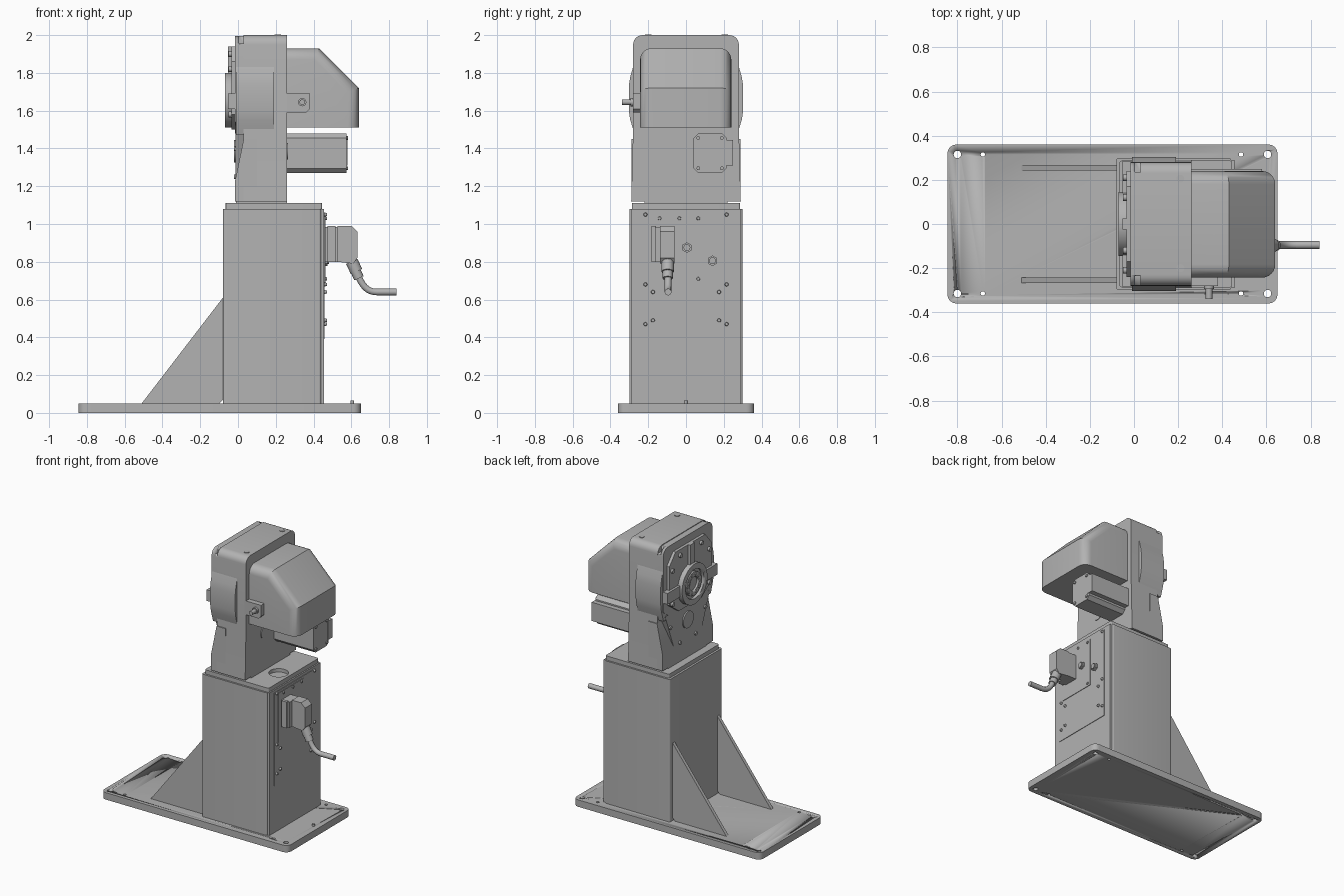
import bpy, bmesh, math
from mathutils import Vector

cube = bpy.data.objects.get("Cube")
if cube:
    bpy.data.objects.remove(cube, do_unlink=True)

grey = bpy.data.materials.new("machine grey")
grey.use_nodes = True
grey.diffuse_color = (0.45, 0.45, 0.45, 1)
grey.node_tree.nodes["Principled BSDF"].inputs["Base Color"].default_value = (0.45, 0.45, 0.45, 1)

AXES = {'x': (1, 0, 0), 'y': (0, 1, 0), 'z': (0, 0, 1), 'cable': (0.42, 0, -0.9)}


def finish(name, bm):
    bmesh.ops.recalc_face_normals(bm, faces=bm.faces)
    mesh = bpy.data.meshes.new(name)
    bm.to_mesh(mesh)
    bm.free()
    mesh.materials.append(grey)
    ob = bpy.data.objects.new(name, mesh)
    bpy.context.collection.objects.link(ob)
    bpy.ops.object.select_all(action='DESELECT')
    ob.select_set(True)
    bpy.context.view_layer.objects.active = ob
    bpy.ops.object.shade_smooth_by_angle(angle=math.radians(35))
    return ob


def prism(name, pts, axis, a, b, radius=0, pick=None):
    """Extrude a 2D profile along an axis; optionally round the edges chosen by pick."""
    place = {'x': lambda p, t: (t, p[0], p[1]),
             'y': lambda p, t: (p[0], t, p[1]),
             'z': lambda p, t: (p[0], p[1], t)}[axis]
    bm = bmesh.new()
    low = [bm.verts.new(place(p, a)) for p in pts]
    high = [bm.verts.new(place(p, b)) for p in pts]
    bm.faces.new(low)
    bm.faces.new(high)
    n = len(pts)
    for i in range(n):
        bm.faces.new((low[i], low[(i + 1) % n], high[(i + 1) % n], high[i]))
    if radius:
        edges = [e for e in bm.edges if pick(*[v.co for v in e.verts])]
        bmesh.ops.bevel(bm, geom=edges, offset=radius, segments=6, profile=0.5, affect='EDGES')
    return finish(name, bm)


def box(name, x, y, z, radius=0, pick=None):
    return prism(name, [(x[0], y[0]), (x[1], y[0]), (x[1], y[1]), (x[0], y[1])], 'z', *z, radius, pick)


def disc(name, centre, radius, depth, direction='x', sides=32, tip=None):
    bm = bmesh.new()
    bmesh.ops.create_cone(bm, cap_ends=True, segments=sides, radius1=radius,
                          radius2=radius if tip is None else tip, depth=depth)
    turn = Vector(AXES[direction]).to_track_quat('Z', 'Y')
    bmesh.ops.rotate(bm, verts=bm.verts, cent=(0, 0, 0), matrix=turn.to_matrix())
    bmesh.ops.translate(bm, verts=bm.verts, vec=centre)
    return finish(name, bm)


def cut(target, cutter):
    mod = target.modifiers.new("cut", 'BOOLEAN')
    mod.operation = 'DIFFERENCE'
    mod.solver = 'EXACT'
    mod.object = cutter
    cutter.hide_render = True
    cutter.hide_set(True)


def mirrored(half):
    return half + [(-y, z) for y, z in reversed(half)]


def vertical(p, q):
    return abs(p.z - q.z) > 0.01 and abs(p.x - q.x) + abs(p.y - q.y) < 0.001


# Floor plate with bolt holes
base = box("base_plate", (-0.845, 0.65), (-0.36, 0.36), (0, 0.05), 0.04, vertical)
for x, r in ((-0.8, 0.017), (0.605, 0.017), (-0.685, 0.01), (0.485, 0.01)):
    for y in (-0.315, 0.315):
        cut(base, disc("base_hole_cutter", (x, y, 0.03), r, 0.2, 'z', 20))
disc("ground_stud", (0.605, 0, 0.055), 0.01, 0.02, 'z', 16)

# Column, lid and gussets
box("column", (-0.08, 0.44), (-0.3, 0.3), (0.05, 1.08), 0.012, vertical)
box("column_back_panel", (0.43, 0.455), (-0.29, 0.29), (0.05, 1.08))
lid = box("column_lid", (-0.065, 0.445), (-0.287, 0.287), (1.07, 1.11), 0.01, vertical)
cut(lid, disc("cable_opening_cutter", (0.36, -0.05, 1.11), 0.065, 0.05, 'z'))
for y in (-0.255, 0.255):
    prism("gusset", [(-0.51, 0.05), (-0.1, 0.05), (-0.08, 0.07), (-0.08, 0.61)], 'y', y - 0.012, y + 0.012)

# Service panel and its screws
box("service_panel", (0.45, 0.459), (-0.24, 0.23), (0.39, 1.06))
box("connector_panel", (0.455, 0.463), (-0.2, 0.09), (0.69, 1.045))
screws = [(-0.14, 1.03), (-0.035, 1.03), (0.065, 1.03), (0.065, 0.71)]
for s in (-1, 1):
    screws += [(s * 0.215, 1.05), (s * 0.215, 0.68), (s * 0.175, 0.64), (s * 0.215, 0.47), (s * 0.175, 0.49)]
for y, z in screws:
    disc("panel_screw", (0.463, y, z), 0.011, 0.014, 'x', 12, 0.008)
for y, z in ((0.005, 0.875), (0.14, 0.805)):
    disc("panel_gland", (0.465, y, z), 0.028, 0.02, 'x', 6)
    disc("gland_plug", (0.473, y, z), 0.018, 0.02, 'x', 20)

# Plug connector and cable
box("connector_socket", (0.46, 0.528), (-0.165, -0.06), (0.8, 0.985))
box("connector_latch", (0.475, 0.515), (-0.182, -0.16), (0.8, 0.99))
prism("connector_hood", [(0.528, 0.8), (0.61, 0.79), (0.632, 0.82), (0.632, 0.96), (0.6, 0.99), (0.528, 0.99)],
      'y', -0.137, -0.06)
disc("cable_gland", (0.615, -0.097, 0.775), 0.033, 0.06, 'cable', 12)
disc("cable_nut", (0.628, -0.097, 0.74), 0.027, 0.06, 'cable', 12)
curve = bpy.data.curves.new("cable", 'CURVE')
curve.dimensions = '3D'
curve.bevel_depth = 0.018
curve.bevel_resolution = 3
curve.use_fill_caps = True
spline = curve.splines.new('BEZIER')
spline.bezier_points.add(1)
for p, co, l, r in zip(spline.bezier_points, ((0.635, 0.73), (0.735, 0.64)),
                       ((0.62, 0.76), (0.68, 0.64)), ((0.655, 0.68), (0.78, 0.64))):
    p.co, p.handle_left, p.handle_right = [(q[0], -0.095, q[1]) for q in (co, l, r)]
curve.materials.append(grey)
bpy.context.collection.objects.link(bpy.data.objects.new("cable", curve))
disc("cable_end", (0.787, -0.095, 0.64), 0.018, 0.106, 'x', 16)


# Gearbox housing
def top_corner(p, q):
    return p.z > 1.99 and q.z > 1.99 and abs(p.x - q.x) > 0.01


body = mirrored([(0.29, 1.12), (0.28, 1.5), (0.28, 2.0)])
prism("housing", body, 'x', 0.03, 0.26, 0.05, top_corner)
front = prism("housing_front", mirrored([(0.2, 1.48), (0.28, 1.54), (0.28, 1.995)]),
              'x', -0.015, 0.04, 0.05, top_corner)
for s in (-1, 1):
    cut(front, box("pocket_cutter", (0.005, 0.03), (s * 0.26 - 0.025, s * 0.26 + 0.025), (1.955, 2.02)))
prism("housing_foot", [(0.1, 1.12), (-0.015, 1.12), (-0.015, 1.23), (0.03, 1.45), (0.1, 1.45)], 'y', -0.288, 0.288)
prism("lower_cover", mirrored([(0.1, 1.22), (0.16, 1.25), (0.255, 1.5)]), 'x', -0.012, 0.06)
prism("side_bulges", mirrored([(0.27, 1.47), (0.295, 1.55), (0.303, 1.6), (0.303, 1.73), (0.295, 1.78), (0.275, 1.85)]),
      'x', -0.01, 0.19)
for y in (-0.2, 0.205):
    disc("lifting_plug", (0.21, y, 2.0), 0.018, 0.008, 'z', 20)
box("housing_skirt", (-0.01, 0.26), (-0.22, 0.22), (1.1, 1.13))

# Output face with ring, wings and bolts
prism("face_plate", mirrored([(0.13, 1.5), (0.24, 1.58), (0.24, 1.86), (0.17, 1.94)]), 'x', -0.035, 0)
for s in (-1, 1):
    box("side_wing", (-0.052, 0), (min(s * 0.14, s * 0.285), max(s * 0.14, s * 0.285)), (1.61, 1.69))
box("top_wing", (-0.052, 0), (-0.025, 0.025), (1.78, 1.94))
ring = disc("output_ring", (-0.035, 0, 1.655), 0.145, 0.07, 'x', 48)
cut(ring, disc("ring_cutter", (-0.07, 0, 1.655), 0.105, 0.04, 'x', 48))
hub = disc("output_hub", (-0.04, 0, 1.655), 0.085, 0.05, 'x', 40)
cut(hub, disc("bore_cutter", (-0.06, 0, 1.655), 0.05, 0.06, 'x', 32))
for i in range(10):
    a = math.tau * i / 10
    disc("hub_bolt", (-0.066, 0.068 * math.cos(a), 1.655 + 0.068 * math.sin(a)), 0.01, 0.008, 'x', 10)
for s in (-1, 1):
    for y, z in ((0.21, 1.82), (0.12, 1.9), (0.21, 1.58)):
        disc("face_bolt", (-0.04, s * y, z), 0.015, 0.02, 'x', 12)
    for y, z in ((0.09, 1.25), (0.2, 1.4)):
        disc("cover_bolt", (-0.014, s * y, z), 0.013, 0.016, 'x', 12)
disc("inspection_cap", (-0.012, 0, 1.385), 0.06, 0.018)

# Rear cap, motor hood and side bracket
disc("rear_cap", (0.261, -0.07, 1.385), 0.043, 0.008)


def hood_edge(p, q):
    side = abs(p.y - q.y) < 0.001
    return side and max(p.z, q.z) > 1.6 and max(p.x, q.x) > 0.3


prism("motor_hood", [(0.25, 1.51), (0.64, 1.51), (0.64, 1.72), (0.43, 1.93), (0.25, 1.93)],
      'y', -0.243, 0.24, 0.06, hood_edge)
prism("bracket", [(0.25, 1.59), (0.36, 1.59), (0.38, 1.61), (0.38, 1.69), (0.25, 1.69)], 'y', -0.28, -0.24)
disc("bracket_pin", (0.34, -0.3, 1.645), 0.015, 0.08, 'y', 16)
disc("bracket_collar", (0.34, -0.285, 1.645), 0.022, 0.02, 'y', 16)

# Lower motor with chamfered section
c = 0.025
prism("lower_motor", [(0.04 + c, 1.27), (0.215 - c, 1.27), (0.215, 1.27 + c), (0.215, 1.48 - c),
                      (0.215 - c, 1.48), (0.04 + c, 1.48), (0.04, 1.48 - c), (0.04, 1.27 + c)], 'x', 0.25, 0.575)
box("motor_terminal_box", (0.25, 0.58), (0.2, 0.25), (1.31, 1.445))
for y in (0.065, 0.19):
    for z in (1.295, 1.455):
        disc("motor_screw", (0.577, y, z), 0.01, 0.012, 'x', 10)
